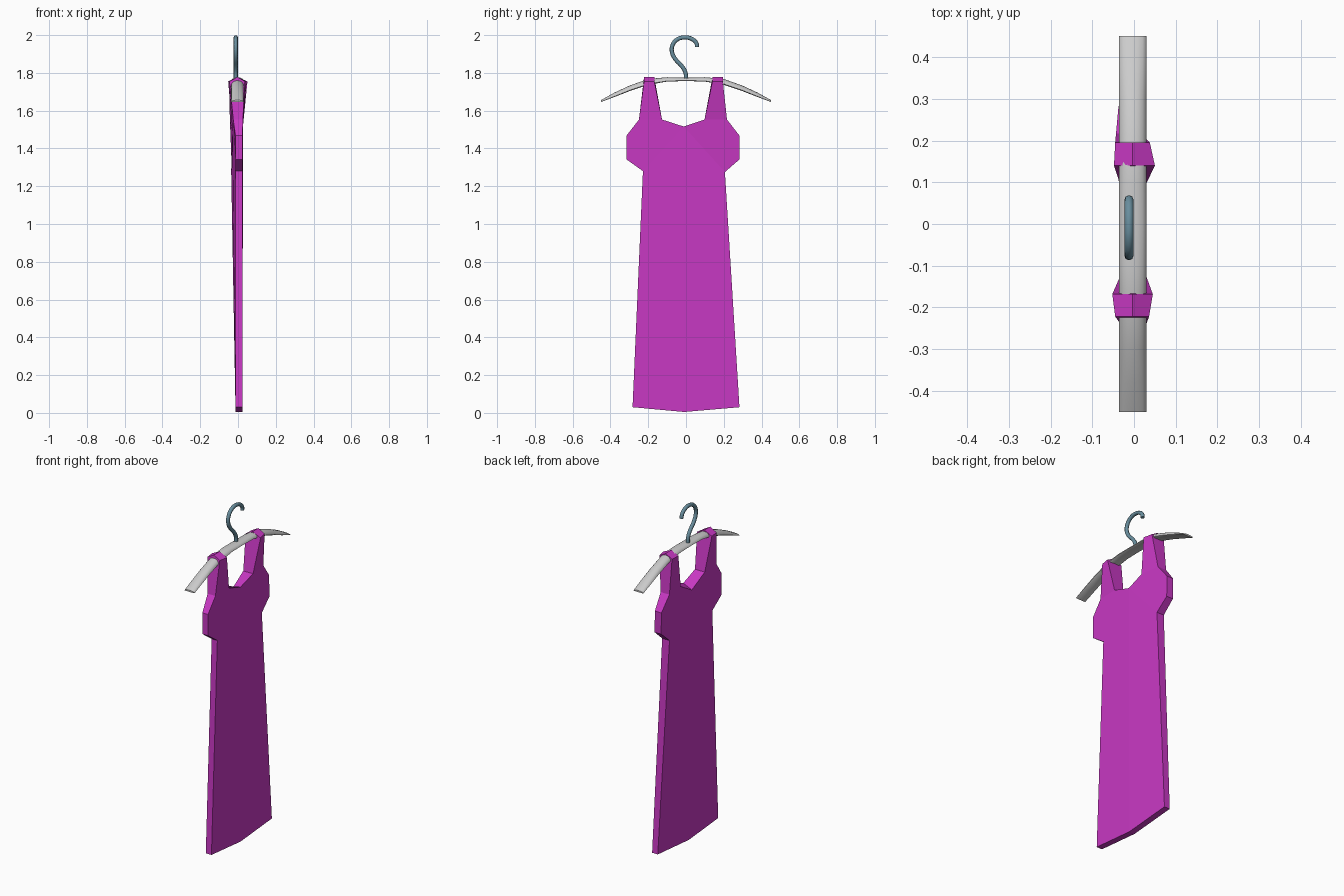
import bpy, bmesh, math

if "Cube" in bpy.data.objects:
    bpy.data.objects.remove(bpy.data.objects["Cube"])


def material(name, rgb):
    m = bpy.data.materials.new(name)
    m.diffuse_color = (*rgb, 1)
    m.use_nodes = True
    m.node_tree.nodes["Principled BSDF"].inputs["Base Color"].default_value = m.diffuse_color
    return m


def finish(bm, name, mat=None):
    bmesh.ops.recalc_face_normals(bm, faces=bm.faces)
    me = bpy.data.meshes.new(name)
    bm.to_mesh(me)
    bm.free()
    ob = bpy.data.objects.new(name, me)
    bpy.context.collection.objects.link(ob)
    if mat:
        me.materials.append(mat)
    return ob


def smooth(ob, angle):
    bpy.ops.object.select_all(action='DESELECT')
    ob.select_set(True)
    bpy.context.view_layer.objects.active = ob
    bpy.ops.object.shade_smooth_by_angle(angle=math.radians(angle))


# Dress: half outlines as (y, z, x of -x layer, x of +x layer), hem to neckline
# order: hem, waist, arm low, arm high, shoulder outer, strap outer, strap inner, shoulder inner
near_half = [(-0.283, 0.03, -0.013, 0.024), (-0.228, 1.28, -0.013, 0.024),
             (-0.315, 1.342, -0.013, 0.024), (-0.315, 1.468, -0.013, 0.024),
             (-0.249, 1.553, -0.025, 0.026), (-0.222, 1.755, -0.045, 0.036),
             (-0.168, 1.755, -0.052, 0.045), (-0.127, 1.553, -0.034, 0.030)]
far_half = [(0.283, 0.03, -0.013, 0.024), (0.206, 1.275, -0.036, 0.012),
            (0.283, 1.342, -0.035, 0.008), (0.283, 1.468, -0.037, 0.006),
            (0.217, 1.553, -0.043, 0.014), (0.195, 1.755, -0.045, 0.038),
            (0.140, 1.755, -0.048, 0.050), (0.098, 1.553, -0.034, 0.030)]

bm = bmesh.new()
# the neckline dips lower on the -x layer
hem_mid = [bm.verts.new((x, -0.01, 0.005)) for x in (-0.013, 0.024)]
neck_mid = [bm.verts.new((-0.03, -0.012, 1.49)), bm.verts.new((0.026, -0.012, 1.516))]
for half in (near_half, far_half):
    layers = [[bm.verts.new((p[2 + i], p[0], p[1])) for p in half] for i in (0, 1)]
    for i, v in enumerate(layers):
        bm.faces.new((hem_mid[i], v[0], v[1], neck_mid[i]))
        bm.faces.new((v[1], v[2], v[3], v[4], v[7], neck_mid[i]))
        bm.faces.new((v[4], v[5], v[6], v[7]))
    # side walls joining the layers, with a ridge over each strap
    a = [hem_mid[0]] + layers[0] + [neck_mid[0]]
    b = [hem_mid[1]] + layers[1] + [neck_mid[1]]
    out, inn = (bm.verts.new((-0.003, half[k][0], 1.778)) for k in (5, 6))
    for k in range(9):
        if k == 5:
            bm.faces.new((a[5], b[5], b[6], out, a[6]))
        elif k == 6:
            bm.faces.new((a[6], out, inn, a[7]))
            bm.faces.new((out, b[6], b[7], inn))
        elif k == 7:
            bm.faces.new((a[7], inn, b[7], b[8], a[8]))
        elif k != 5:
            bm.faces.new((a[k], b[k], b[k + 1], a[k + 1]))
finish(bm, "dress", material("magenta cloth", (0.58, 0.04, 0.55)))

# Hanger bar: arched cross-sections swept along y (y, top z, bottom z)
stations = [(0, 1.774, 1.757), (0.1, 1.777, 1.754), (0.2, 1.768, 1.737),
            (0.3, 1.732, 1.703), (0.38, 1.695, 1.672), (0.45, 1.656, 1.646)]
stations = [(-y, t, b) for y, t, b in reversed(stations[1:])] + stations
bm = bmesh.new()
rings = []
for y, top, bot in stations:
    ring = []
    for k in range(9):
        ang = math.pi * k / 8
        ring.append(bm.verts.new((-0.003 + 0.033 * math.cos(ang), y,
                                  bot + (top - bot) * (0.15 + 0.85 * math.sin(ang)))))
    ring += [bm.verts.new((-0.003 + x, y, bot)) for x in (-0.027, 0.027)]
    rings.append(ring)
for r, s in zip(rings, rings[1:]):
    n = len(r)
    for k in range(n):
        bm.faces.new((r[k], r[(k + 1) % n], s[(k + 1) % n], s[k]))
bm.faces.new(rings[0])
bm.faces.new(rings[-1])
smooth(finish(bm, "hanger_bar"), 40)

# Hook: round wire along a curved path (y, z)
path = [(0, 1.765), (-0.003, 1.802), (-0.024, 1.838), (-0.056, 1.872), (-0.075, 1.913),
        (-0.07, 1.95), (-0.045, 1.978), (-0.005, 1.988), (0.035, 1.977), (0.056, 1.955),
        (0.058, 1.937)]
cu = bpy.data.curves.new("hook_path", 'CURVE')
cu.dimensions = '3D'
cu.bevel_depth = 0.011
cu.bevel_resolution = 2
cu.use_fill_caps = True
cu.resolution_u = 3
sp = cu.splines.new('BEZIER')
sp.bezier_points.add(len(path) - 1)
for p, (y, z) in zip(sp.bezier_points, path):
    p.co = (-0.012, y, z)
    p.handle_left_type = p.handle_right_type = 'AUTO'
hook = bpy.data.objects.new("hanger_hook", cu)
bpy.context.collection.objects.link(hook)
bpy.ops.object.select_all(action='DESELECT')
hook.select_set(True)
bpy.context.view_layer.objects.active = hook
bpy.ops.object.convert(target='MESH')
hook = bpy.context.view_layer.objects.active
hook.data.materials.clear()
hook.data.materials.append(material("blue steel", (0.14, 0.27, 0.34)))
smooth(hook, 50)
